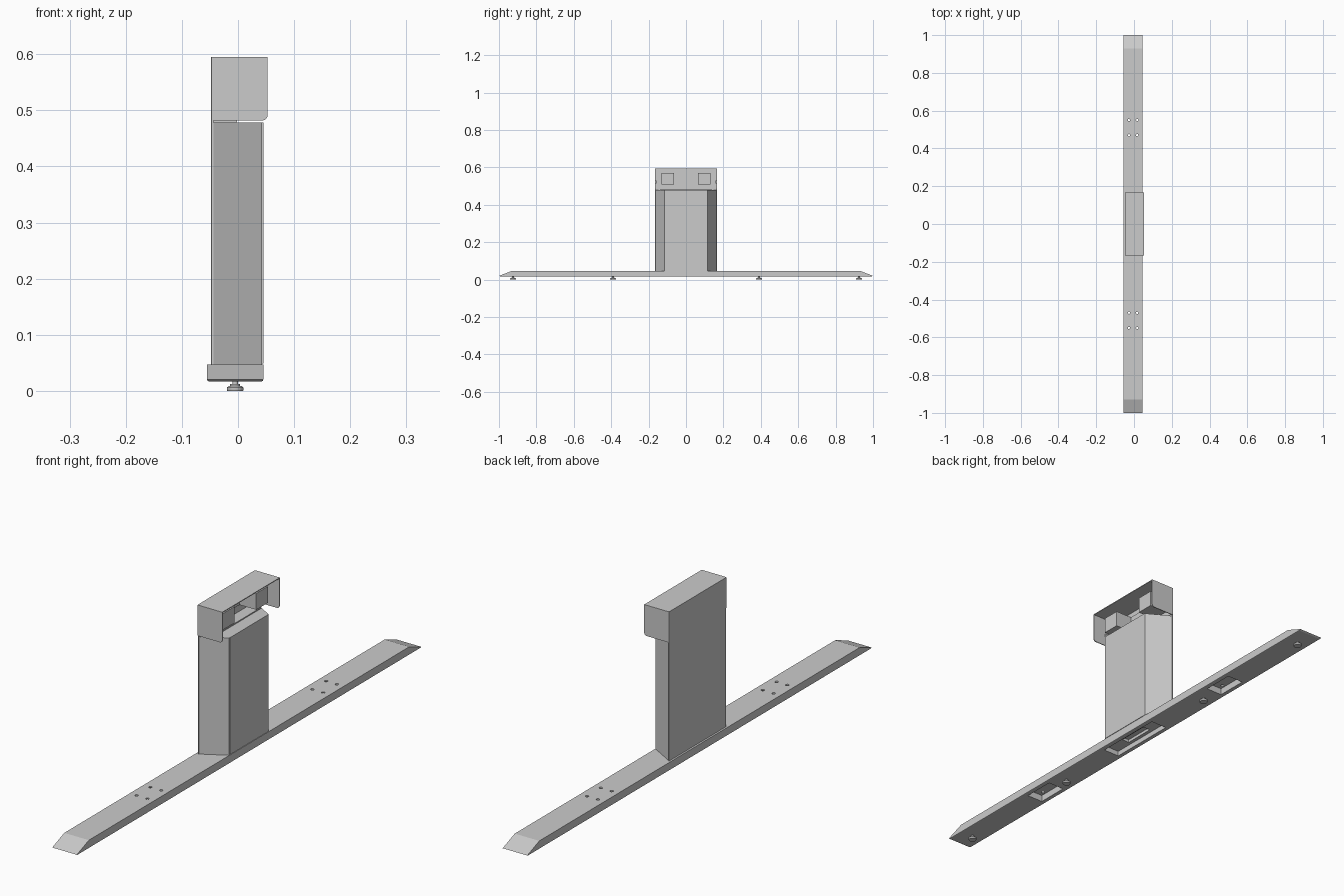
import bpy, bmesh, math
from mathutils import Matrix, Vector

if "Cube" in bpy.data.objects:
    bpy.data.objects.remove(bpy.data.objects["Cube"])


def link(name, bm):
    bmesh.ops.recalc_face_normals(bm, faces=bm.faces[:])
    me = bpy.data.meshes.new(name)
    bm.to_mesh(me)
    bm.free()
    ob = bpy.data.objects.new(name, me)
    bpy.context.collection.objects.link(ob)
    return ob


def extrude(name, pts, vec, bevel=None):
    """Extrude a closed outline of 3D points along vec."""
    bm = bmesh.new()
    f = bm.faces.new([bm.verts.new(p) for p in pts])
    r = bmesh.ops.extrude_face_region(bm, geom=[f])
    vs = [v for v in r["geom"] if isinstance(v, bmesh.types.BMVert)]
    bmesh.ops.translate(bm, verts=vs, vec=Vector(vec))
    if bevel:
        test, width, seg = bevel
        es = [e for e in bm.edges if test(e.verts[0].co, e.verts[1].co)]
        bmesh.ops.bevel(bm, geom=es, offset=width, segments=seg,
                        profile=0.5, affect='EDGES')
    return link(name, bm)


def box(name, x, y, z):
    return extrude(name, [(x[0], y[0], z[0]), (x[1], y[0], z[0]),
                          (x[1], y[1], z[0]), (x[0], y[1], z[0])],
                   (0, 0, z[1] - z[0]))


def cylinder(name, loc, r, depth, axis='Z', segs=20):
    bm = bmesh.new()
    m = Matrix.Translation(loc)
    if axis == 'X':
        m = m @ Matrix.Rotation(math.pi / 2, 4, 'Y')
    bmesh.ops.create_cone(bm, cap_ends=True, segments=segs, radius1=r,
                          radius2=r, depth=depth, matrix=m)
    return link(name, bm)


def cut(ob, cutters):
    """Subtract the cutters, then remove them."""
    for c in cutters:
        c.hide_render = True
        m = ob.modifiers.new("cut", 'BOOLEAN')
        m.object, m.operation, m.solver = c, 'DIFFERENCE', 'EXACT'
    dg = bpy.context.evaluated_depsgraph_get()
    ob.data = bpy.data.meshes.new_from_object(ob.evaluated_get(dg))
    ob.modifiers.clear()
    for c in cutters:
        bpy.data.objects.remove(c)


def lathe(name, x, y, prof, segs=24):
    bm = bmesh.new()
    rings = []
    for r, z in prof:
        rings.append([bm.verts.new((x + r * math.cos(2 * math.pi * i / segs),
                                    y + r * math.sin(2 * math.pi * i / segs), z))
                      for i in range(segs)])
    for a, b in zip(rings, rings[1:]):
        for i in range(segs):
            j = (i + 1) % segs
            bm.faces.new((a[i], a[j], b[j], b[i]))
    bm.faces.new(rings[0])
    bm.faces.new(rings[-1])
    ob = link(name, bm)
    for p in ob.data.polygons:
        p.use_smooth = len(p.vertices) == 4
    ob.data.set_sharp_from_angle(angle=math.radians(35))
    return ob


# Long base bar with ramped ends and softened lower edges
X0, X1 = -0.055, 0.045
outline = [(-1, .02), (-.93, .047), (.93, .047), (1, .02), (.993, .017), (-.993, .017)]
base = extrude("base_bar", [(X0, y, z) for y, z in outline], (X1 - X0, 0, 0),
               (lambda a, b: a.z < .018 and b.z < .018 and abs(a.y - b.y) > 1, .003, 2))

# Underside pockets, cable slot and mounting holes
cutters = [box("pocket_cutter", (-.038, .028), (-.135, .135), (0, .036)),
           box("slot_cutter", (-.025, .005), (-.06, .06), (.03, .06))]
for s in (-1, 1):
    cutters.append(box("pocket_cutter", (-.038, .028),
                       (s * .51 - .06, s * .51 + .06), (0, .042)))
    for y in (.47, .55):
        for x in (-.027, .017):
            cutters.append(cylinder("hole_cutter", (x, s * y, .045), .006, .03))
cut(base, cutters)

# Levelling feet
foot = [(.014, 0), (.015, .002), (.015, .006), (.011, .009), (.009, .009),
        (.009, .012), (.005, .012), (.005, .02)]
for i, y in enumerate((-.925, -.39, .39, .925)):
    lathe("levelling_foot_%d" % (i + 1), -.005, y, foot)

# Column: tapered side panels around a separate front panel
ZB, ZT = .047, .478
for s, n in ((-1, "left"), (1, "right")):
    extrude("column_side_%s" % n,
            [(-.044, 0, ZB), (-.044, s * .164, ZB), (.043, s * .115, ZB), (.043, 0, ZB)],
            (0, 0, ZT - ZB))
box("column_front_panel", (.041, .045), (-.112, .112), (ZB + .002, ZT))
box("column_top_ledge", (-.044, -.002), (-.138, .138), (ZT, .482))

# Full-height back panel
extrude("back_panel", [(-.048, -.166, ZB), (-.044, -.166, ZB),
                       (-.044, .166, ZB), (-.048, .166, ZB)], (0, 0, .595 - ZB),
        (lambda a, b: abs(a.z - b.z) > .3 and a.x < -.046, .002, 2))

# Head hood: top plate and two cheeks with a rounded lower front corner
box("hood_top", (-.046, .053), (-.167, .167), (.592, .595))
R = .01
arc = [(.053 - R + R * math.sin(t), .482 + R - R * math.cos(t))
       for t in [math.pi / 2 * i / 6 for i in range(7)]]
cheek = [(-.047, .482)] + arc + [(.053, .594), (-.047, .594)]
for s, n in ((-1, "left"), (1, "right")):
    extrude("hood_cheek_%s" % n, [(x, s * .167, z) for x, z in cheek], (0, -s * .003, 0))

# Bracket inside the head: recessed plate, two blocks, screws and tabs
box("bracket_plate", (-.044, -.038), (-.132, .132), (.51, .57))
for s, n in ((-1, "left"), (1, "right")):
    a, b = sorted((s * .063, s * .13))
    box("bracket_block_%s" % n, (-.042, .03), (a, b), (.51, .57))
    cylinder("bracket_screw_%s" % n, (-.041, s * .148, .552), .008, .008, 'X')
    a, b = sorted((s * .159, s * .165))
    box("cheek_tab_%s" % n, (-.02, .0), (a, b), (.515, .53))
